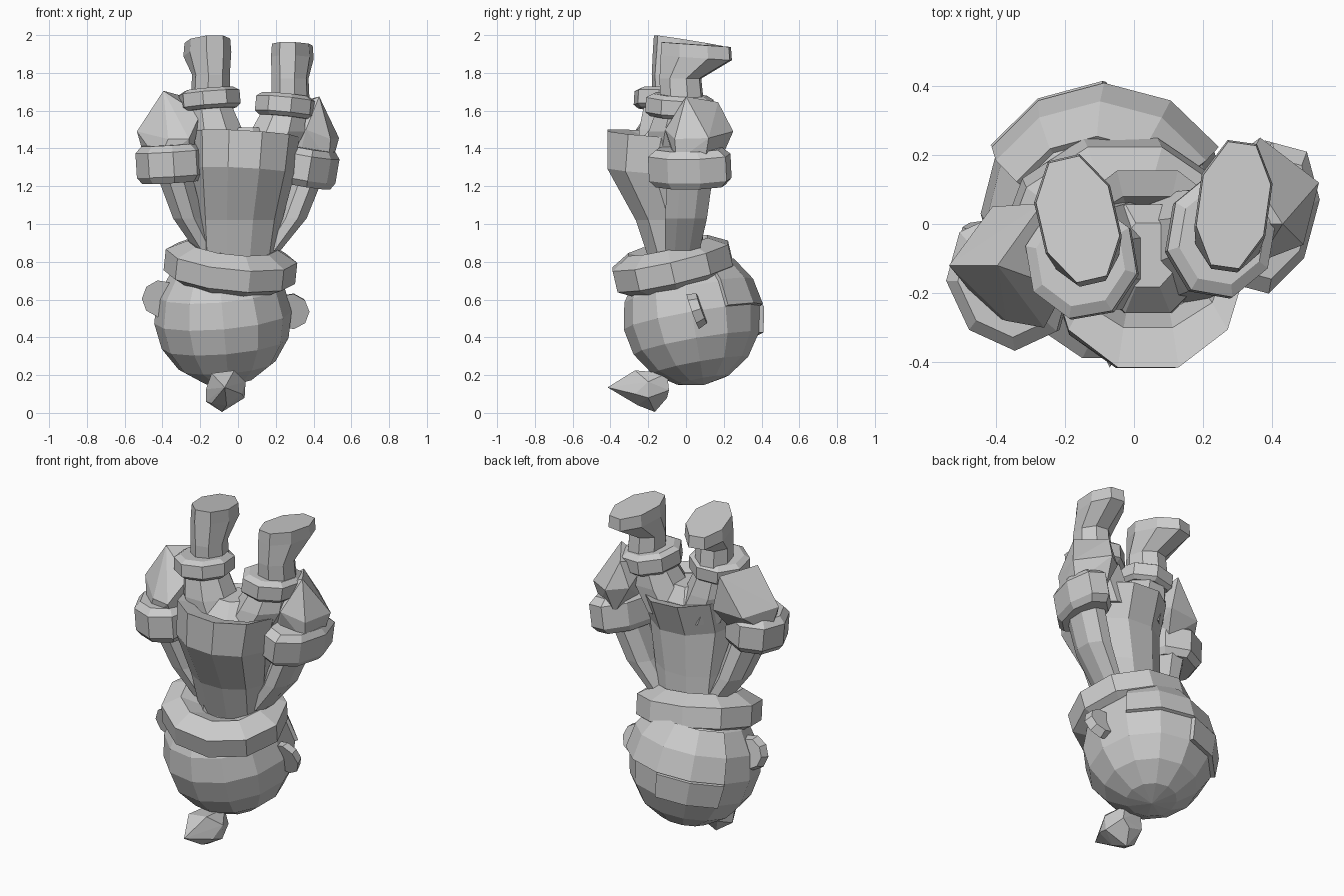
import bpy
import bmesh
from math import sin, cos, pi, radians
from mathutils import Vector, Euler

cube = bpy.data.objects.get("Cube")
if cube:
    bpy.data.objects.remove(cube, do_unlink=True)

grey = bpy.data.materials.new("plain grey")
grey.use_nodes = True
grey.diffuse_color = (0.6, 0.6, 0.6, 1)
grey.node_tree.nodes["Principled BSDF"].inputs["Base Color"].default_value = (0.6, 0.6, 0.6, 1)


def turn(degrees):
    return Euler([radians(d) for d in degrees])


def finish(name, bm, loc=(0, 0, 0), rot=(0, 0, 0)):
    bmesh.ops.recalc_face_normals(bm, faces=bm.faces)
    mesh = bpy.data.meshes.new(name)
    bm.to_mesh(mesh)
    bm.free()
    mesh.materials.append(grey)
    obj = bpy.data.objects.new(name, mesh)
    obj.location = loc
    obj.rotation_euler = turn(rot)
    bpy.context.collection.objects.link(obj)
    return obj


def loft(name, sections, sides=8, loc=(0, 0, 0), rot=(0, 0, 0), phase=0.5):
    """Skin a stack of ellipses: centre x, y, z, radius x, radius y, optional tilt."""
    bm = bmesh.new()
    rings = []
    for x, y, z, rx, ry, *tilt in sections:
        spin = turn(tilt[0] if tilt else (0, 0, 0)).to_matrix()
        ring = []
        for i in range(sides):
            a = 2 * pi * (i + phase) / sides
            ring.append(bm.verts.new(Vector((x, y, z)) + spin @ Vector((rx * cos(a), ry * sin(a), 0))))
        rings.append(ring)
    for low, high in zip(rings, rings[1:]):
        for i in range(sides):
            j = (i + 1) % sides
            bm.faces.new((low[i], low[j], high[j], high[i]))
    bm.faces.new(rings[0][::-1])
    bm.faces.new(rings[-1])
    return finish(name, bm, loc, rot)


def hull(name, points):
    """Faceted lump around a few corner points."""
    bm = bmesh.new()
    for p in points:
        bm.verts.new(p)
    bmesh.ops.convex_hull(bm, input=bm.verts)
    finish(name, bm)


def band(name, loc, rx, ry, half, rot, sides=8):
    """Thick cuff with chamfered rims."""
    loft(name, [(0, 0, -half, rx * .85, ry * .85), (0, 0, -half * .65, rx, ry),
                (0, 0, half * .65, rx, ry), (0, 0, half, rx * .8, ry * .8)], sides, loc, rot)


# Head with raised panels at the back
HEAD_LOC, HEAD_ROT = (-.08, .03, .505), (10, -5, 0)


def head_part(name, keep=None, thickness=0):
    bm = bmesh.new()
    bmesh.ops.create_uvsphere(bm, u_segments=12, v_segments=8, radius=.365)
    if keep:
        drop = [f for f in bm.faces if not keep(f.calc_center_median())]
        bmesh.ops.delete(bm, geom=drop, context='FACES')
    obj = finish(name, bm, HEAD_LOC, HEAD_ROT)
    if thickness:
        mod = obj.modifiers.new("thickness", 'SOLIDIFY')
        mod.thickness = thickness
        mod.offset = 1


head_part("head")
head_part("back_panel", lambda c: c.y > .2 and 0 < c.z < .3, .02)
head_part("back_lip", lambda c: c.y > .1 and c.x < .05 and -.15 < c.z < 0, .025)

# Nose
hull("nose", [(-.07, -.415, .135), (-.17, -.22, .125), (-.14, -.27, .21), (-.02, -.27, .225),
              (.04, -.2, .165), (.035, -.2, .08), (-.085, -.165, .005), (-.17, -.2, .06),
              (-.06, -.255, .04), (-.14, -.25, .05), (.02, -.27, .1), (-.13, -.1, .2),
              (-.02, -.1, .21), (.0, -.09, .12), (-.05, -.1, .08), (-.14, -.1, .1)])

# Ears
for name, loc, rot in [("left_ear", (.28, .06, .545), (20, 10, 0)),
                       ("right_ear", (-.41, -.03, .61), (12, -10, 0))]:
    bm = bmesh.new()
    bmesh.ops.create_cone(bm, cap_ends=True, segments=9, radius1=.085, radius2=.1, depth=.05)
    bmesh.ops.rotate(bm, verts=bm.verts, matrix=turn((90, 0, 0)).to_matrix())
    finish(name, bm, loc, rot)

# Neck collar: a faceted ring
bm = bmesh.new()
SEG, SIDE = 10, 6
grid = []
for i in range(SEG):
    a = 2 * pi * i / SEG
    row = []
    for j in range(SIDE):
        b = 2 * pi * (j + .5) / SIDE
        r = .235 + .125 * cos(b)
        row.append(bm.verts.new((r * cos(a) * 1.02, r * sin(a) * .96, .115 * sin(b))))
    grid.append(row)
for i in range(SEG):
    for j in range(SIDE):
        k, m = (i + 1) % SEG, (j + 1) % SIDE
        bm.faces.new((grid[i][j], grid[k][j], grid[k][m], grid[i][m]))
finish("neck_collar", bm, (-.04, -.07, .775), (13, 6, 0))
loft("neck", [(-.04, -.02, .65, .2, .2), (-.02, -.04, .9, .18, .16)])

# Coat, flaring upward to an open hem that overhangs at the back
HEM = (-4, 3, 0)
loft("coat", [(0, -.05, .8, .2, .15), (.01, -.09, 1.02, .225, .185),
              (.03, -.165, 1.28, .27, .265, HEM), (.04, -.13, 1.475, .285, .3, HEM),
              (.04, -.11, 1.45, .23, .2, HEM), (.04, -.1, 1.34, .2, .16, HEM)], 10, phase=0)

# Sleeves
loft("left_sleeve", [(.17, -.02, .86, .06, .1), (.285, 0, 1.03, .085, .12),
                     (.365, .02, 1.24, .09, .13)])
loft("right_sleeve", [(-.17, -.05, .86, .06, .1), (-.265, -.09, 1.03, .085, .12),
                      (-.33, -.14, 1.24, .1, .13)])

# Sleeve cuffs
band("left_cuff", (.385, .02, 1.3), .135, .23, .1, (0, 10, -15))
band("right_cuff", (-.36, -.165, 1.32), .175, .205, .1, (0, -4, 25))

# Hands: blocky fists, each with a broad sloping back
hull("left_hand", [(.43, .0, 1.675), (.32, .17, 1.645), (.535, .12, 1.455), (.365, .25, 1.49),
                   (.26, .0, 1.6), (.26, .17, 1.5), (.49, -.06, 1.45), (.36, -.11, 1.5),
                   (.28, -.07, 1.5), (.5, .1, 1.33), (.35, .18, 1.33), (.32, -.06, 1.33),
                   (.48, -.05, 1.33)])
hull("right_hand", [(-.395, -.12, 1.705), (-.265, .06, 1.67), (-.535, -.12, 1.49),
                    (-.41, .05, 1.45), (-.2, -.19, 1.58), (-.26, -.3, 1.45),
                    (-.37, -.28, 1.45), (-.22, .06, 1.46), (-.49, -.1, 1.33),
                    (-.27, -.03, 1.33), (-.25, -.25, 1.33), (-.42, -.26, 1.33)])

# Hips and legs
loft("hips", [(.04, -.1, 1.3, .19, .17), (.04, -.1, 1.43, .17, .17), (.04, -.09, 1.51, .09, .1)])
loft("left_leg", [(.13, -.07, 1.34, .16, .17), (.21, -.05, 1.49, .155, .16),
                  (.25, -.03, 1.62, .12, .13)])
loft("right_leg", [(-.06, -.09, 1.34, .16, .17), (-.12, -.1, 1.5, .155, .16),
                   (-.15, -.1, 1.64, .12, .13)])

# Ankle bands
band("left_ankle_band", (.25, -.035, 1.625), .16, .185, .06, (-4, 5, -10))
band("right_ankle_band", (-.15, -.105, 1.66), .165, .175, .055, (-4, -4, 10))


# Boots, toes pointing back and soles on top
def boot(name, loc, yaw, slope, width):
    sole = (slope, 0, 0)
    loft(name, [(0, -.02, -.32, .105, .12), (0, -.03, -.18, .1, .115),
                (0, .055, -.07, width, .2, sole), (0, .055, 0, width * .95, .195, sole)],
         8, loc, (0, 0, yaw))


boot("left_boot", (.28, 0, 1.95), -8, -4, .112)
boot("right_boot", (-.15, -.04, 1.97), 13, -9, .122)
